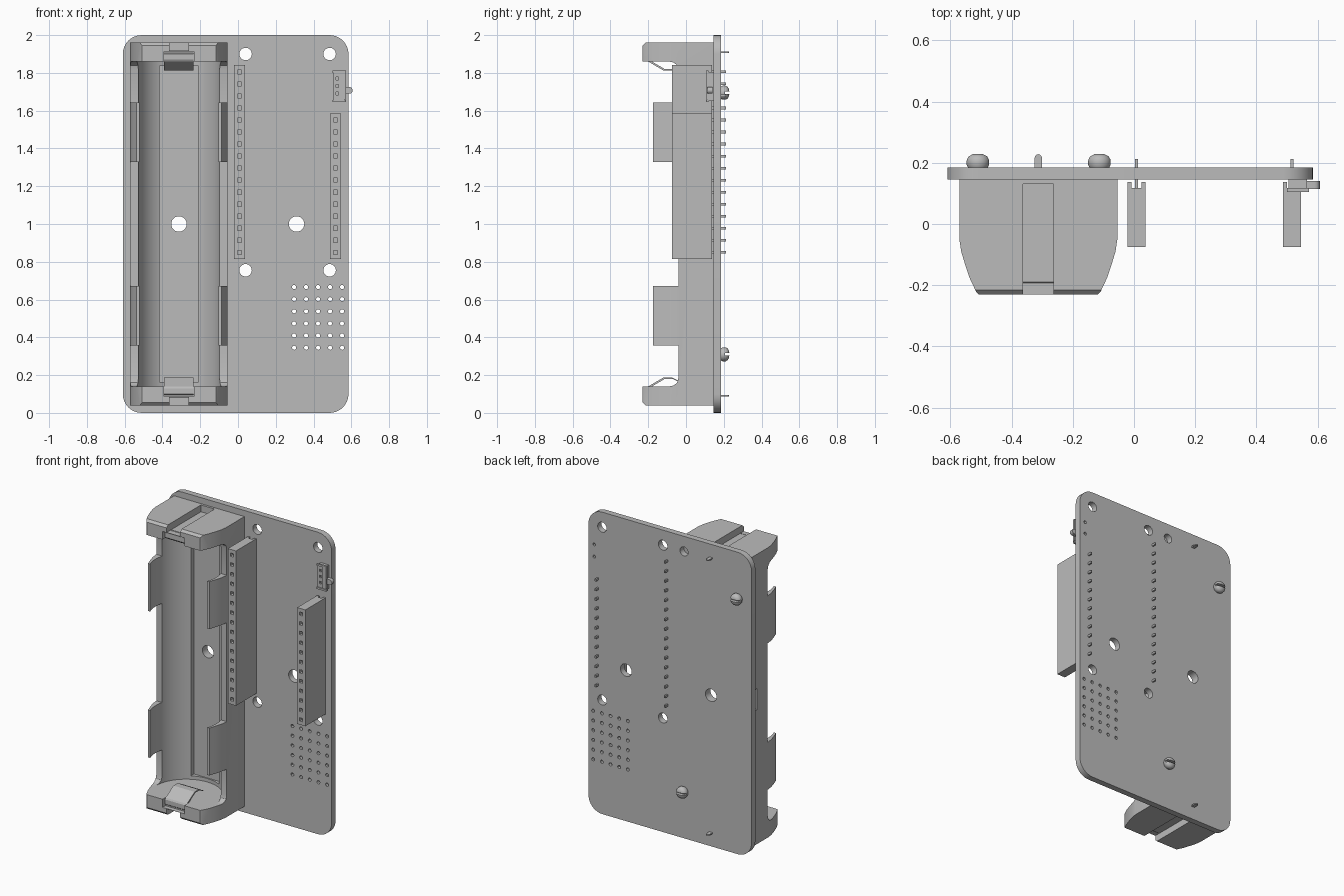
import bpy, bmesh, math
from mathutils import Matrix, Vector

if "Cube" in bpy.data.objects:
    bpy.data.objects.remove(bpy.data.objects["Cube"], do_unlink=True)

GREY = (0.5, 0.5, 0.5, 1)
grey = bpy.data.materials.new("plain grey")
grey.use_nodes = True
grey.diffuse_color = GREY
grey.node_tree.nodes["Principled BSDF"].inputs["Base Color"].default_value = GREY


# ---- helpers ----
def box(bm, x, y, z):
    m = Matrix.Translation([(a + b) / 2 for a, b in (x, y, z)])
    s = Matrix.Diagonal([b - a for a, b in (x, y, z)] + [1])
    bmesh.ops.create_cube(bm, size=1, matrix=m @ s)


def prism(bm, pts, axis, lo, hi):
    """Extrude a 2D outline along an axis; the outline uses the other two axes in order."""
    def place(p, d):
        c = list(p)
        c.insert(axis, d)
        return bm.verts.new(c)
    a = [place(p, lo) for p in pts]
    b = [place(p, hi) for p in pts]
    faces = [bm.faces.new(a), bm.faces.new(b)]
    for i in range(len(a)):
        j = (i + 1) % len(a)
        faces.append(bm.faces.new((a[i], a[j], b[j], b[i])))
    bmesh.ops.recalc_face_normals(bm, faces=faces)


def circle(cx, cy, r, n=24):
    return [(cx + r * math.cos(math.tau * i / n), cy + r * math.sin(math.tau * i / n))
            for i in range(n)]


def make(name, bm):
    me = bpy.data.meshes.new(name)
    bm.to_mesh(me)
    bm.free()
    ob = bpy.data.objects.new(name, me)
    bpy.context.collection.objects.link(ob)
    me.materials.append(grey)
    return ob


def select(ob):
    bpy.ops.object.select_all(action="DESELECT")
    ob.select_set(True)
    bpy.context.view_layer.objects.active = ob


def cut(ob, bm):
    cutter = make("cutter", bm)
    cutter.hide_render = True
    mod = ob.modifiers.new("cut", "BOOLEAN")
    mod.operation, mod.solver, mod.object = "DIFFERENCE", "EXACT", cutter
    select(ob)
    bpy.ops.object.modifier_apply(modifier=mod.name)
    bpy.data.objects.remove(cutter, do_unlink=True)


def smooth(ob, angle=30):
    select(ob)
    bpy.ops.object.shade_smooth_by_angle(angle=math.radians(angle))


MID = -0.3125                      # centre line of the battery holder
FRONT, BACK = 0.145, 0.185         # faces of the board
PITCH = 0.0637

# ---- circuit board with rounded corners ----
bm = bmesh.new()
outline = []
for k, (x, z) in enumerate([(0.485, 1.9), (-0.51, 1.9), (-0.51, 0.1), (0.485, 0.1)]):
    for i in range(9):
        t = math.pi / 2 * (k + i / 8)
        outline.append((x + 0.1 * math.cos(t), z + 0.1 * math.sin(t)))
prism(bm, outline, 1, FRONT, BACK)
board = make("circuit_board", bm)

holes = [(x, z, 0.033) for x in (0.04, 0.485) for z in (0.755, 1.9)]
holes += [(MID, 1, 0.041), (0.31, 1, 0.041), (-0.115, 1.9, 0.03)]
holes += [(0.543, 1.77, 0.01), (0.543, 1.69, 0.01)]
holes += [(0.297 + 0.0635 * i, 0.345 + 0.0642 * j, 0.011) for i in range(5) for j in range(6)]
bm = bmesh.new()
for x, z, r in holes:
    prism(bm, circle(x, z, r, 24 if r > 0.02 else 12), 1, 0.1, 0.25)
cut(board, bm)
smooth(board)

# ---- battery holder: outer shell ----
half = [(0.258, FRONT), (0.258, -0.05), (0.252, -0.09), (0.24, -0.13),
        (0.225, -0.175), (0.203, -0.222), (0.195, -0.23)]
bm = bmesh.new()
prism(bm, [(MID + x, y) for x, y in half] + [(MID - x, y) for x, y in reversed(half)],
      2, 0.04, 1.96)
holder = make("battery_holder", bm)

# side openings that leave the end blocks and four grip tabs
bm = bmesh.new()
low = [(-0.3, 0.14), (-0.09, 0.14), (-0.065, 0.145), (-0.047, 0.16), (-0.04, 0.185),
       (-0.04, 0.358), (-0.175, 0.358), (-0.175, 0.672), (-0.04, 0.672)]
prism(bm, low + [(y, 2 - z) for y, z in reversed(low)], 0, -0.7, 0.1)
for s in (1, -1):
    prism(bm, [(-0.24, 1 + s * 0.935), (-0.24, 1 + s * 0.975), (-0.2, 1 + s * 0.975)],
          0, -0.7, 0.1)
cut(holder, bm)

# round trough for the cell
bm = bmesh.new()
prism(bm, circle(MID, -0.098, 0.223, 64), 2, 0.14, 1.86)
cut(holder, bm)

# floor recess, end channels
bm = bmesh.new()
box(bm, (MID - 0.103, MID + 0.103), (-0.1, 0.132), (0.163, 1.837))
for z in ((0, 0.085), (1.915, 2)):
    box(bm, (MID - 0.05, MID + 0.05), (-0.3, 0.13), z)
cut(holder, bm)

# clip seats, fixing hole, side slot
bm = bmesh.new()
for z in ((0.086, 0.2), (1.8, 1.914)):
    box(bm, (MID - 0.08, MID + 0.08), (-0.3, -0.2), z)
prism(bm, circle(MID, 1, 0.041), 1, 0, 0.2)
box(bm, (-0.6, -0.555), (0.07, 0.1), (0.93, 1.07))
cut(holder, bm)
smooth(holder)

# ---- sprung contact clips with a tail through the board ----
clip = [(-0.195, 0.09), (-0.206, 0.1), (-0.206, 0.13), (-0.2, 0.14),
        (-0.118, 0.188), (-0.075, 0.188), (-0.03, 0.165)]
strip = clip + [(y + 0.006, z - 0.008) for y, z in reversed(clip)]
for name, flip in (("lower", False), ("upper", True)):
    bm = bmesh.new()
    prism(bm, [(y, 2 - z) if flip else (y, z) for y, z in strip],
          0, MID - 0.078, MID + 0.078)
    z = 1.91 if flip else 0.09
    box(bm, (MID - 0.03, MID + 0.03), (-0.2, 0.13), (z - 0.004, z + 0.004))
    box(bm, (MID - 0.012, MID + 0.012), (0.12, 0.215), (z - 0.004, z + 0.004))
    prism(bm, [(x, y + 0.216) for x, y in circle(MID, 0, 0.012, 12)], 2, z - 0.004, z + 0.004)
    make(name + "_contact_clip", bm)

# ---- pin headers ----
for name, x, count in (("long", 0.008, 16), ("short", 0.516, 12)):
    top = 0.85 + PITCH * (count - 1) + 0.035
    bm = bmesh.new()
    box(bm, (x - 0.03, x + 0.03), (-0.075, 0.118), (0.815, top))
    body = make(name + "_header", bm)
    sockets, pins = bmesh.new(), bmesh.new()
    for i in range(count):
        z = 0.85 + PITCH * i
        box(sockets, (x - 0.011, x + 0.011), (-0.1, 0.0), (z - 0.011, z + 0.011))
        box(pins, (x - 0.005, x + 0.005), (0.11, 0.213), (z - 0.007, z + 0.007))
    cut(body, sockets)
    make(name + "_header_pins", pins)
    feet = bmesh.new()
    for s in (-1, 1):
        box(feet, (x + s * 0.023 - 0.007, x + s * 0.023 + 0.007), (0.115, 0.138), (0.815, top))
    make(name + "_header_feet", feet)

# ---- slide switch ----
bm = bmesh.new()
box(bm, (0.505, 0.565), (0.112, FRONT), (1.65, 1.805))
switch = make("switch_body", bm)
bm = bmesh.new()
for z in (1.69, 1.73, 1.77):
    box(bm, (0.52, 0.532), (0.1, 0.12), (z - 0.008, z + 0.008))
cut(switch, bm)
bm = bmesh.new()
for z in (1.645, 1.8):
    box(bm, (0.5, 0.572), (0.105, 0.118), (z, z + 0.012))
box(bm, (0.545, 0.572), (0.105, 0.118), (1.66, 1.8))
make("switch_cover", bm)
bm = bmesh.new()
lever = [(0.56, 1.69)] + [(0.59 + 0.017 * math.sin(math.pi * i / 8),
                           1.7075 - 0.0175 * math.cos(math.pi * i / 8)) for i in range(9)]
prism(bm, lever + [(0.56, 1.725)], 1, 0.115, 0.14)
smooth(make("switch_lever", bm))

# ---- slotted dome screws on the back ----
dome = [(0, 0), (0.032, 0), (0.037, 0.01), (0.037, 0.026), (0.031, 0.037), (0.018, 0.044), (0, 0.046)]
for name, x, z in (("upper", -0.51, 1.695), ("lower", -0.113, 0.31)):
    bm = bmesh.new()
    vs = [bm.verts.new((r, h, 0)) for r, h in dome]
    es = [bm.edges.new(p) for p in zip(vs, vs[1:])]
    bmesh.ops.spin(bm, geom=vs + es, cent=(0, 0, 0), axis=(0, 1, 0), angle=math.tau, steps=32)
    bmesh.ops.remove_doubles(bm, verts=bm.verts, dist=1e-4)
    bmesh.ops.recalc_face_normals(bm, faces=bm.faces)
    bmesh.ops.translate(bm, verts=bm.verts, vec=Vector((x, BACK - 0.001, z)))
    screw = make(name + "_screw", bm)
    bm = bmesh.new()
    box(bm, (x - 0.1, x + 0.1), (BACK + 0.022, 0.3), (z - 0.007, z + 0.007))
    cut(screw, bm)
    smooth(screw, 40)
